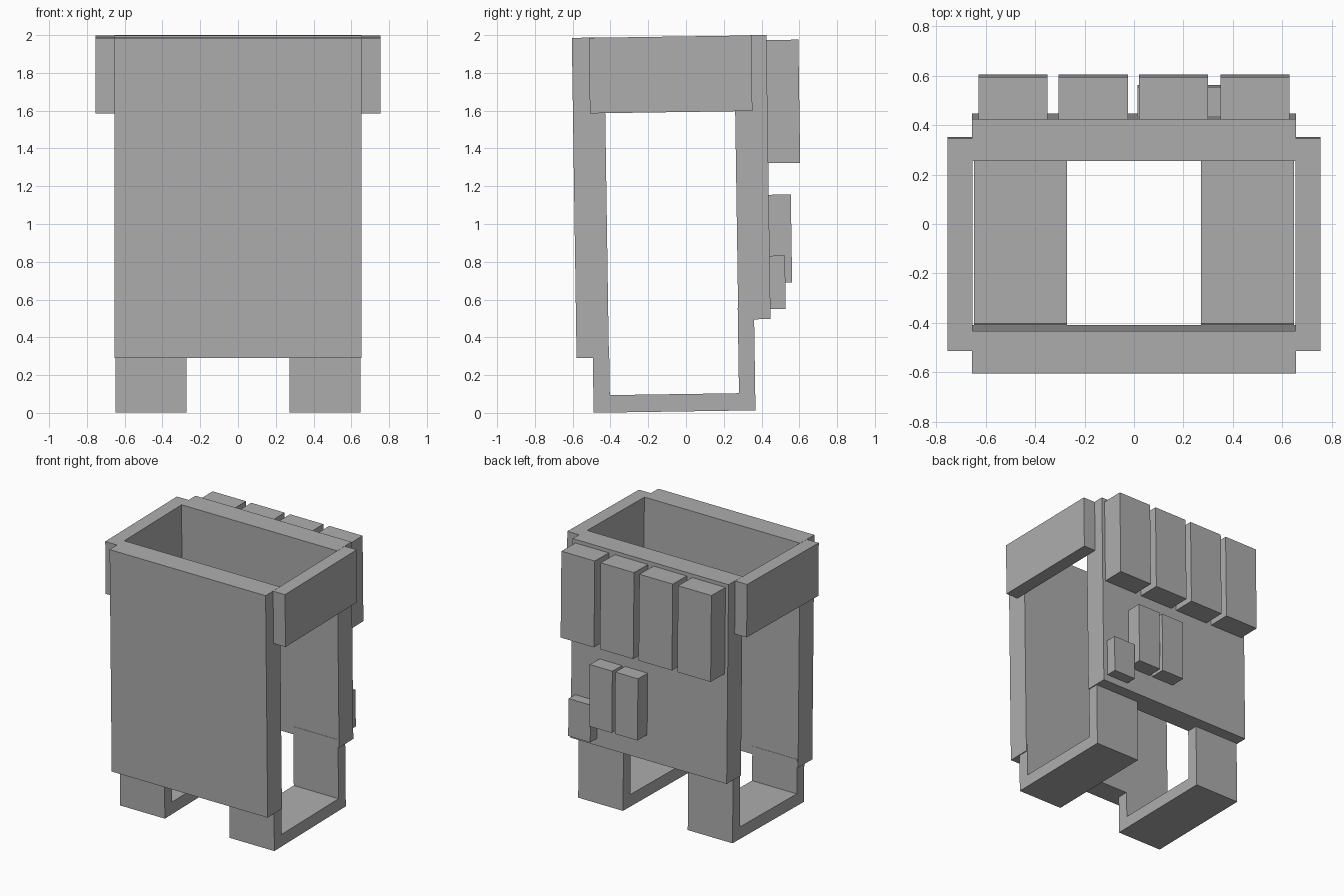
import bpy, bmesh
from mathutils import Matrix

cube = bpy.data.objects.get("Cube")
if cube:
    bpy.data.objects.remove(cube, do_unlink=True)

# One plain grey for everything
grey = bpy.data.materials.new("plain grey")
grey.use_nodes = True
colour = (0.42, 0.42, 0.42, 1)
grey.diffuse_color = colour
grey.node_tree.nodes["Principled BSDF"].inputs["Base Color"].default_value = colour

# The whole vest leans slightly about the x axis
LEAN = Matrix.Rotation(0.0148, 4, 'X')


def extrude_profile(name, points, x0, x1):
    """Extrude a closed (y, z) outline along x."""
    bm = bmesh.new()
    face = bm.faces.new([bm.verts.new((x0, y, z)) for y, z in points])
    result = bmesh.ops.extrude_face_region(bm, geom=[face])
    moved = [v for v in result["geom"] if isinstance(v, bmesh.types.BMVert)]
    bmesh.ops.translate(bm, verts=moved, vec=(x1 - x0, 0, 0))
    bmesh.ops.recalc_face_normals(bm, faces=bm.faces)
    bm.transform(LEAN)
    mesh = bpy.data.meshes.new(name)
    bm.to_mesh(mesh)
    bm.free()
    mesh.materials.append(grey)
    obj = bpy.data.objects.new(name, mesh)
    bpy.context.collection.objects.link(obj)
    return obj


def box(name, x, y, z):
    outline = [(y[0], z[0]), (y[1], z[0]), (y[1], z[1]), (y[0], z[1])]
    return extrude_profile(name, outline, *x)


# Front and back plates
box("front_plate", (-0.655, 0.655), (-0.575, -0.404), (0.299, 1.994))
box("back_plate", (-0.655, 0.655), (0.284, 0.455), (0.49, 1.994))

# Side panels and the U-shaped straps below, mirrored
strap = [(-0.489, 0.008), (0.368, 0.008), (0.368, 0.55), (0.282, 0.55),
         (0.282, 0.1), (-0.402, 0.1), (-0.402, 0.36), (-0.489, 0.36)]
for side, s in (("left", 1), ("right", -1)):
    box(side + "_side_panel", (s * 0.653, s * 0.755), (-0.485, 0.375), (1.593, 1.993))
    extrude_profile(side + "_lower_strap", strap, s * 0.272, s * 0.648)

# Row of four large back pouches
for i, x in enumerate((-0.63, -0.305, 0.02, 0.35)):
    box(f"large_pouch_{i + 1}", (x, x + 0.28), (0.454, 0.624), (1.315, 1.967))

# Smaller pouches on the lower back
for i, x in enumerate((0.015, 0.23)):
    box(f"medium_pouch_{i + 1}", (x, x + 0.19), (0.454, 0.572), (0.682, 1.148))
box("small_pouch", (0.435, 0.62), (0.454, 0.536), (0.543, 0.825))
